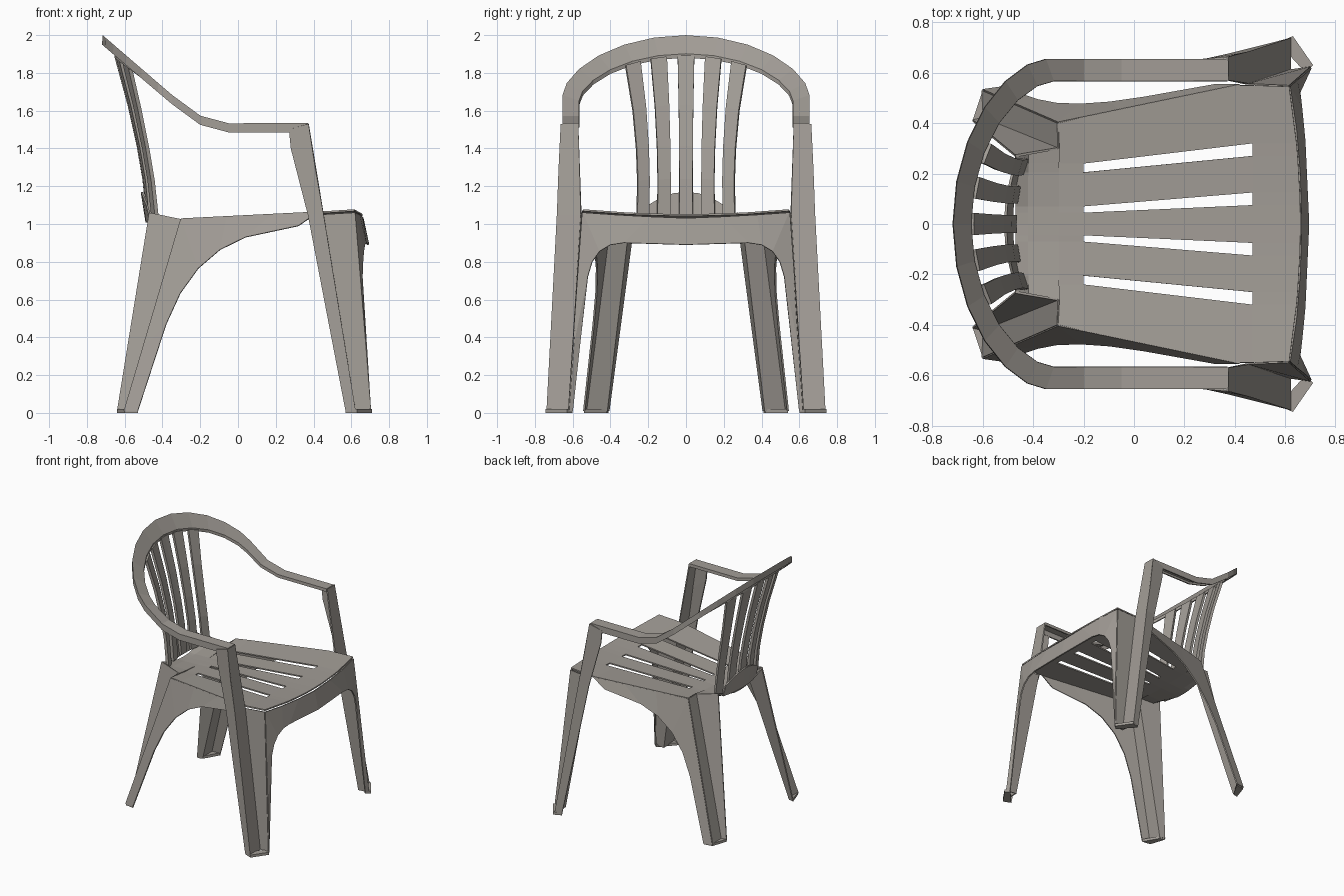
import bpy
import bmesh
from math import sin, cos, pi
from mathutils import Vector

default_cube = bpy.data.objects.get("Cube")
if default_cube:
    bpy.data.objects.remove(default_cube, do_unlink=True)

plastic = bpy.data.materials.new("warm_grey_plastic")
plastic.use_nodes = True
colour = (.36, .335, .305, 1)
plastic.diffuse_color = colour
plastic.node_tree.nodes["Principled BSDF"].inputs["Base Color"].default_value = colour


def shell(name, strips, skipped_rows=(), skipped_columns=(), thickness=.01):
    """Loft each strip of point rows, mirror the result in y and thicken it."""
    bm = bmesh.new()
    for rows in strips:
        verts = [[bm.verts.new(point) for point in row] for row in rows]
        for i, (row, following) in enumerate(zip(verts, verts[1:])):
            for j in range(len(row) - 1):
                if i in skipped_rows and j in skipped_columns:
                    continue
                bm.faces.new((row[j], row[j + 1], following[j + 1], following[j]))
    bmesh.ops.remove_doubles(bm, verts=bm.verts, dist=.0005)
    bmesh.ops.recalc_face_normals(bm, faces=bm.faces)
    mesh = bpy.data.meshes.new(name)
    bm.to_mesh(mesh)
    bm.free()
    mesh.materials.append(plastic)
    part = bpy.data.objects.new(name, mesh)
    bpy.context.collection.objects.link(part)
    mirror = part.modifiers.new("mirror", "MIRROR")
    mirror.use_axis = (False, True, False)
    mirror.use_clip = True
    solid = part.modifiers.new("solid", "SOLIDIFY")
    solid.thickness = thickness
    solid.offset = 0


def line(start, end, steps):
    """Evenly spaced points from start to end."""
    return [start.lerp(end, k / steps) for k in range(steps + 1)]


def curve(start, control, end, steps):
    """Points on a quadratic curve."""
    legs = zip(line(start, control, steps), line(control, end, steps))
    return [a.lerp(b, k / steps) for k, (a, b) in enumerate(legs)]


# Shared corner points of the left half
floor = .01
arm_corner = Vector((.37, .66, 1.53))
post_inner = Vector((.37, .57, 1.53))
knee = Vector((.45, .68, 1.05))
knee_inner = Vector((.45, .555, 1.05))
front_toe = Vector((.62, .735, floor))
front_heel = Vector((.57, .72, floor))
front_step = Vector((.62, .61, floor))
front_inner = Vector((.7, .62, floor))
front_arch = Vector((.68, .6, floor))
back_toe = Vector((-.6, .53, floor))
back_heel = Vector((-.53, .54, floor))
back_step = Vector((-.6, .42, floor))
back_inner = Vector((-.64, .41, floor))
seat_front = Vector((.66, 0, 1.03))
seat_corner = Vector((.615, .545, 1.06))
seat_side = Vector((.42, .55, 1.06))
seat_rear = Vector((-.3, .4, 1.025))
seat_notch = Vector((-.3, .3, 1.025))
seat_back = Vector((-.47, .27, 1.06))

# Seat: dished, with four tapering slots, notched in at the back legs
slot_edges = ((0, 0), (.045, .075), (.07, .125), (.205, .27), (.24, .32))
seat_rows = []
for x, width in ((-.47, .27), (-.42, .28), (-.3, .3), (-.3, .4), (-.2, .425),
                 (.4, .55), (.47, .55), (.66, .545)):
    t = min(max((x + .2) / .67, 0), 1)
    bend = -.15 if x > .5 else 0
    row = []
    for y in [a + (b - a) * t for a, b in slot_edges] + [width]:
        z = 1.04 + .05 * x - .025 * (1 - (y / width) ** 2)
        if x < -.45:
            z += .04 * (y / width) ** 2
        row.append((x + bend * y * y, y, z))
    seat_rows.append(row)
shell("seat", [seat_rows], skipped_rows=(4, 5), skipped_columns=(1, 3))

# Raised lip behind the slats
shell("seat_lip", [[
    [(-.485 + .7 * y * y, y, 1.01) for y in (0, .07, .14, .2)],
    [(-.51 + .7 * y * y, y, 1.17 - 1.75 * y * y) for y in (0, .07, .14, .2)],
]])

# Front apron arching down into the front face of the front legs
apron_top = line(front_inner, seat_corner, 3)
apron_top += curve(seat_corner, Vector((.66, .3, 1.04)), seat_front, 3)[1:]
apron_arch = [front_arch]
apron_arch += curve(Vector((.655, .52, .72)), Vector((.66, .49, .9)), Vector((.675, .33, .9)), 4)
apron_arch += [Vector((.69, 0, .89))]
shell("front_apron", [[apron_top, apron_arch]])

# Side apron arching down into the outer face of the back legs
side_top = line(back_toe, seat_rear, 3) + line(seat_rear, seat_side, 3)[1:]
side_arch = [back_heel]
side_arch += curve(Vector((-.38, .49, .47)), Vector((-.25, .45, .83)), Vector((.04, .5, .93)), 4)
side_arch += [Vector((.32, .55, .99))]
shell("side_apron", [[side_top, side_arch]])

# Back legs: stepped section, a rear plane and an inset outer panel
shell("back_leg", [[
    [seat_rear, back_toe], [seat_notch, back_step], [seat_back, back_inner],
]])

# Front legs: outer side, full-height front plane and an inset panel below the seat
post_rear = [Vector((.27, .65, 1.5)), Vector((.28, .65, 1.4)), Vector((.37, .67, 1.05))]
shell("front_leg", [
    [line(arm_corner, knee, 2) + [front_toe], post_rear + [front_heel]],
    [[arm_corner, knee, front_toe], [post_inner, knee_inner, front_step]],
    [[knee_inner, front_step], [seat_corner, front_inner]],
])

# Feet: slightly flared plates
flare = Vector((.01, .01, 0))
shell("feet", [
    [[front_heel, front_toe + flare], [front_arch, front_inner + flare]],
    [[back_heel, back_toe], [back_step, back_inner]],
], thickness=.02)


def rail(half_width, bend_start, depth, low, rise, drop=0):
    """Edge of the arm: straight along the side, then swept up round the back."""
    path = [(x, half_width, 1.53 - drop) for x in (.37, -.05)]
    path.append((-.2, half_width, 1.57 - drop))
    for k in range(7):
        angle = pi / 2 * (1 - k / 6)
        sweep = max(cos(angle), 0) ** 1.2
        path.append((bend_start - depth * sweep, half_width * sin(angle),
                     low + rise * sweep - drop))
    return path


# Arms and top rail: one continuous channel with skirts
inner_edge = (.57, -.32, .33, 1.65, .25)
outer_edge = (.65, -.35, .365, 1.68, .315)
shell("arm_and_top_rail", [[
    rail(*inner_edge, drop=.02), rail(*inner_edge),
    rail(*outer_edge), rail(*outer_edge, drop=.045),
]])

# Back slats: leaning back and fanning out upward
slats = []
for low, high in ((0, .036), (.083, .152), (.197, .26)):
    rows = []
    for t in (0, .25, .45, .7, 1):
        spread = 1 - .15 * t + .38 * t * t
        rows.append([(.7 * y * y - .475 - .17 * t ** 1.5, y, 1.02 + t * (.87 - .5 * y * y))
                     for y in (low * spread, high * spread)])
    slats.append(rows)
shell("back_slats", slats, thickness=.02)
